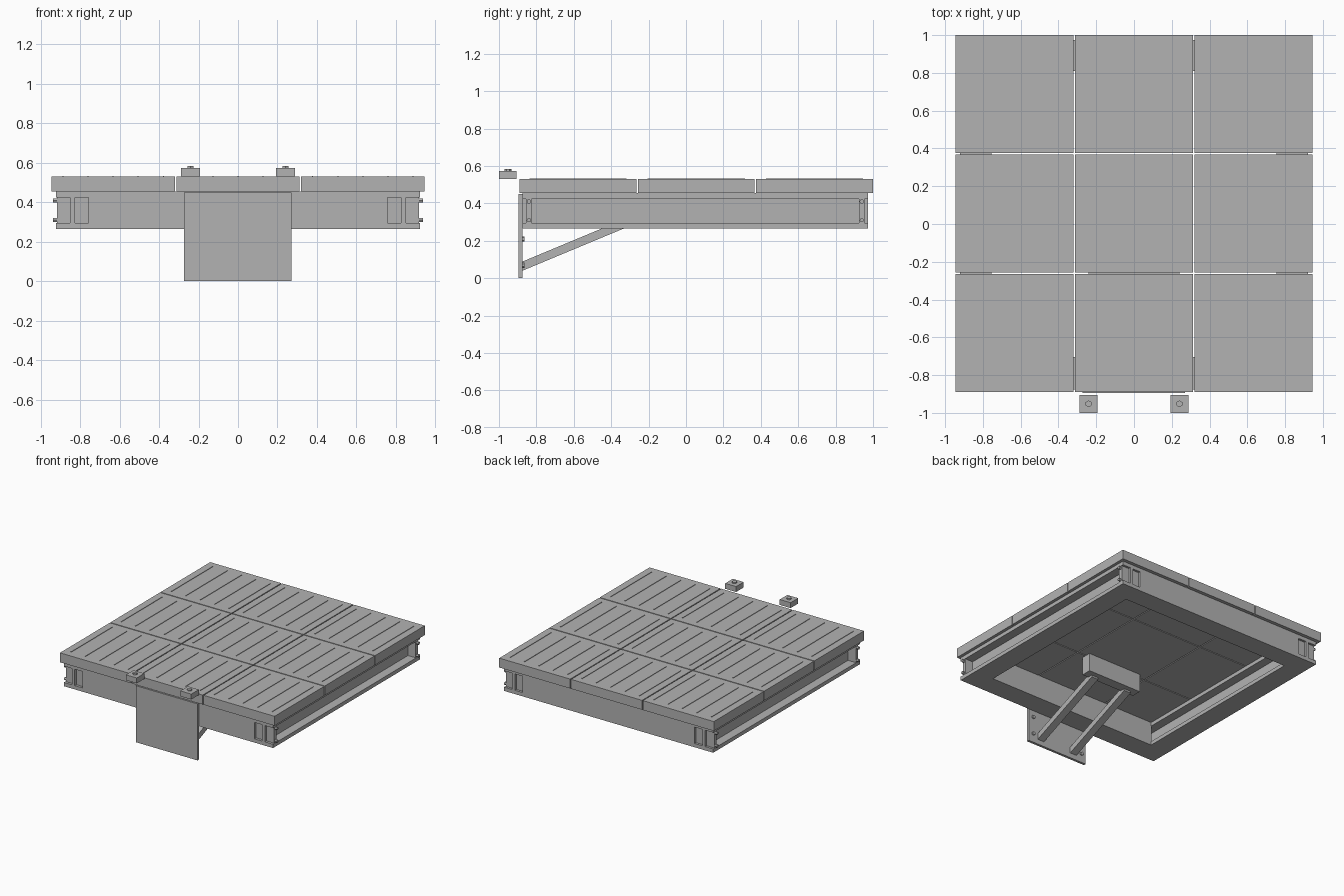
import bpy, bmesh, math
from mathutils import Matrix, Vector

if "Cube" in bpy.data.objects:
    bpy.data.objects.remove(bpy.data.objects["Cube"])

grey = bpy.data.materials.new("light grey")
grey.diffuse_color = (0.45, 0.45, 0.45, 1)
grey.use_nodes = True
grey.node_tree.nodes["Principled BSDF"].inputs["Base Color"].default_value = grey.diffuse_color


def finish(name, bm):
    me = bpy.data.meshes.new(name)
    bm.to_mesh(me)
    bm.free()
    me.materials.append(grey)
    ob = bpy.data.objects.new(name, me)
    bpy.context.collection.objects.link(ob)
    return ob


def add_box(bm, x0, x1, y0, y1, z0, z1):
    m = Matrix.Translation(((x0 + x1) / 2, (y0 + y1) / 2, (z0 + z1) / 2))
    bmesh.ops.create_cube(bm, size=1, matrix=m @ Matrix.Diagonal((x1 - x0, y1 - y0, z1 - z0, 1)))


def box(name, *dims):
    bm = bmesh.new()
    add_box(bm, *dims)
    return finish(name, bm)


def prism(name, profile, axis, start, end):
    """Extrude a 2D profile: axis 'y' takes (x, z) points, axis 'x' takes (y, z) points."""
    def place(p, t):
        return (p[0], t, p[1]) if axis == 'y' else (t, p[0], p[1])
    bm = bmesh.new()
    f = bm.faces.new([bm.verts.new(place(p, start)) for p in profile])
    r = bmesh.ops.extrude_face_region(bm, geom=[f])
    move = Vector(place((0, 0), end - start))
    bmesh.ops.translate(bm, vec=move, verts=[v for v in r["geom"] if isinstance(v, bmesh.types.BMVert)])
    bmesh.ops.recalc_face_normals(bm, faces=bm.faces)
    return finish(name, bm)


def bolt(name, centre, direction, radius, length, sides=6):
    bm = bmesh.new()
    rot = Vector((0, 0, 1)).rotation_difference(Vector(direction)).to_matrix().to_4x4()
    bmesh.ops.create_cone(bm, cap_ends=True, segments=sides, radius1=radius, radius2=radius,
                          depth=length, matrix=Matrix.Translation(centre) @ rot)
    return finish(name, bm)


# Deck: nine panels, each with five thin raised grip strips
SIZE, PITCH = 0.625, 0.6325
for i in (-1, 0, 1):
    for j in (-1, 0, 1):
        cx, cy, h = i * PITCH, 0.055 + j * PITCH, SIZE / 2
        box("deck_panel", cx - h, cx + h, cy - h, cy + h, 0.455, 0.53)
        bm = bmesh.new()
        for k in range(-2, 3):
            x = cx + k * 0.127
            add_box(bm, x - 0.0025, x + 0.0025, cy - 0.26, cy + 0.26, 0.529, 0.534)
        finish("grip_strips", bm)

# Side beams: I-section running front to back, with end plates and bolts
B, T, F = 0.265, 0.455, 0.03
for s in (-1, 1):
    cx, half, web = 0.838 * s, 0.083, 0.012
    section = [(-half, B), (half, B), (half, B + F), (web, B + F), (web, T - F), (half, T - F),
               (half, T), (-half, T), (-half, T - F), (-web, T - F), (-web, B + F), (-half, B + F)]
    prism("side_beam", [(cx + x, z) for x, z in section], 'y', -0.875, 0.973)
    for y in (-0.84, 0.94):
        box("beam_end_plate", cx - half + 0.003, cx + half - 0.003, y - 0.015, y + 0.015, B + F, T - F)
        for z in (0.31, 0.41):
            bolt("frame_bolt", (0.927 * s, y, z), (1, 0, 0), 0.012, 0.02)

# Cross beams at front and back
box("front_beam", -0.757, 0.757, -0.875, -0.705, B, T)
box("back_beam", -0.757, 0.757, 0.81, 0.973, B, T)

# Front mounting plate with bolt heads on its rear face
box("mounting_plate", -0.273, 0.27, -0.895, -0.875, 0.0, 0.45)
for x in (-0.23, 0.23):
    for z in (0.07, 0.21):
        bolt("plate_bolt", (x, -0.87, z), (0, 1, 0), 0.014, 0.014)

# Diagonal struts up to a cross block under the deck
strut = [(-0.875, 0.04), (-0.26, 0.296), (-0.26, 0.345), (-0.875, 0.089)]
for x in (-0.155, 0.155):
    prism("support_strut", strut, 'x', x - 0.03, x + 0.03)
box("strut_block", -0.24, 0.24, -0.30, -0.22, 0.31, 0.455)

# Front clamp blocks with hexagonal bolts
for x in (-0.24, 0.24):
    box("clamp_block", x - 0.048, x + 0.048, -1.0, -0.905, 0.53, 0.573)
    bolt("clamp_bolt", (x, -0.952, 0.577), (0, 0, 1), 0.018, 0.012)
